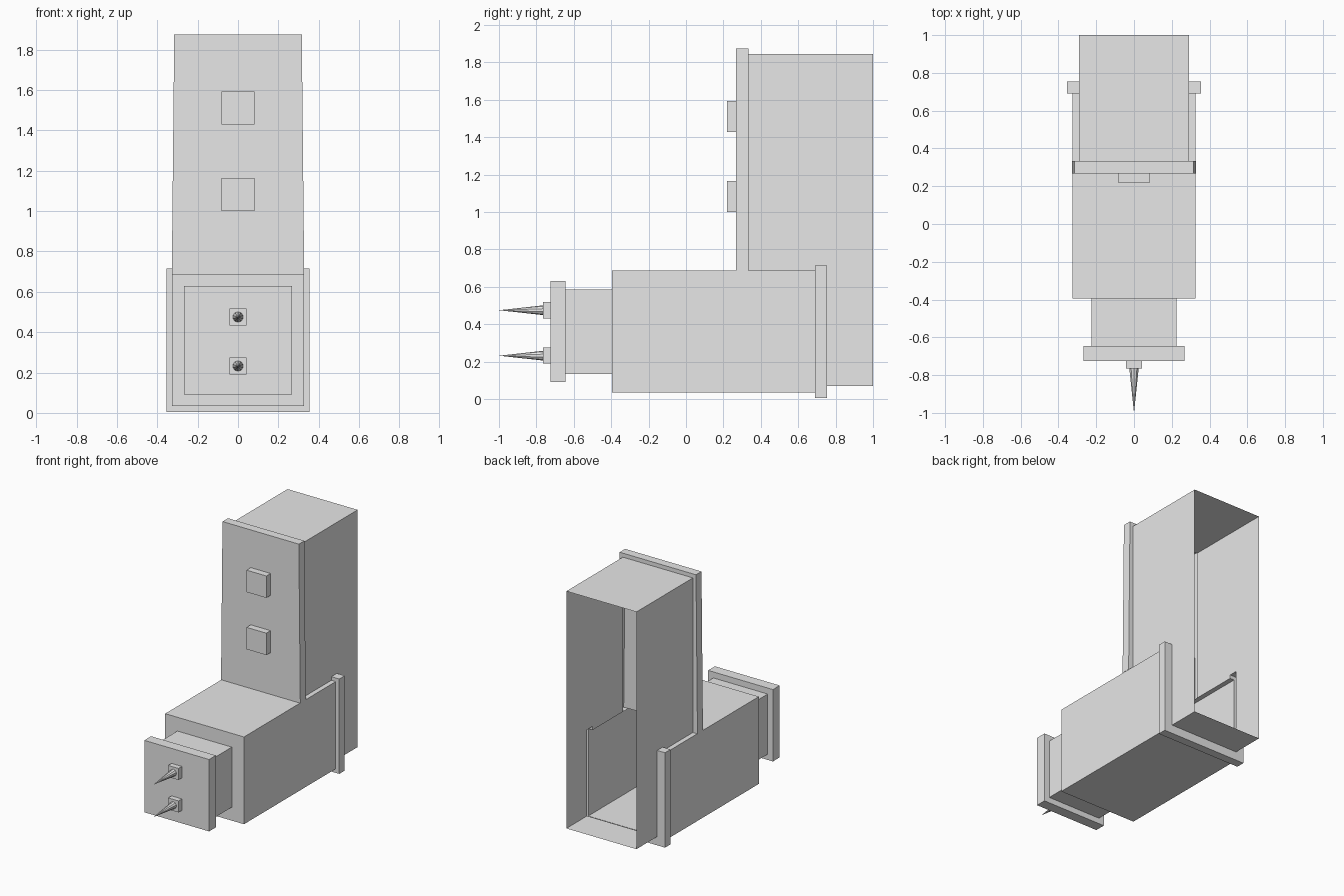
import bpy, bmesh, math
from mathutils import Matrix

cube = bpy.data.objects.get("Cube")
if cube:
    bpy.data.objects.remove(cube, do_unlink=True)

grey = bpy.data.materials.new("plain grey")
grey.use_nodes = True
colour = (0.8, 0.8, 0.8, 1)
grey.diffuse_color = colour
grey.node_tree.nodes["Principled BSDF"].inputs["Base Color"].default_value = colour


def finish(name, bm):
    mesh = bpy.data.meshes.new(name)
    bm.to_mesh(mesh)
    bm.free()
    mesh.materials.append(grey)
    obj = bpy.data.objects.new(name, mesh)
    bpy.context.collection.objects.link(obj)
    return obj


def loft(name, sections, closed=False, cap=False):
    """Join (y, [(x, z), ...]) outlines from back to front into a thin shell."""
    bm = bmesh.new()
    rows = [[bm.verts.new((x, y, z)) for x, z in path] for y, path in sections]
    for a, b in zip(rows, rows[1:]):
        n = len(a)
        for i in range(n if closed else n - 1):
            j = (i + 1) % n
            face = bm.faces.new((a[i], a[j], b[j], b[i]))
            if face.calc_area() < 1e-6:
                bm.faces.remove(face)
    if cap:
        bm.faces.new(rows[-1])
    bmesh.ops.delete(bm, geom=[v for v in bm.verts if not v.link_faces], context='VERTS')
    return finish(name, bm)


def rect(w, low, top):
    return [(-w, top), (-w, low), (w, low), (w, top)]


def trough(w, low, top):
    return [(-TOWER, top)] + rect(w, low, top) + [(TOWER, top)]


def hood(low_w, top_w, low, top):
    return [(low_w, low), (top_w, top), (-top_w, top), (-low_w, low)]


TOWER = 0.29            # half width of the tower
ROOF = 1.845
DECK = 0.688            # top of the base
BACK, RING, RING_FRONT = 1.0, 0.755, 0.69
PLATE, PLATE_FRONT = 0.333, 0.268

# Hollow tower, open at the back, with the tapered front plate
tower_steps = [(BACK, 0.715), (RING_FRONT, 0.715), (RING_FRONT, DECK), (PLATE, DECK)]
tower_steps[0] = (RING, 0.715)
plate = hood(0.328, 0.316, DECK, 1.875)
loft("tower_front_shell",
     [(y, hood(TOWER, TOWER, low, ROOF)) for y, low in tower_steps]
     + [(PLATE, plate), (PLATE_FRONT, plate)], cap=True)
loft("tower_rear_shell", [(y, rect(TOWER, 0.07, ROOF)) for y in (BACK, RING)], closed=True)

# Raised band around the base and the hollow base trough below the tower
ring = trough(0.355, 0.005, 0.715)
base = (0.326, 0.035, DECK)
loft("base_band_and_trough", [
    (RING, trough(TOWER, 0.07, 0.715)), (RING, ring), (RING_FRONT, ring),
    (RING_FRONT, trough(*base)), (PLATE_FRONT, trough(*base))])

# Front of the base, stepping in to the neck and out to the end flange
neck, flange = rect(0.225, 0.135, 0.585), rect(0.268, 0.092, 0.63)
loft("base_front_neck_flange", [
    (PLATE_FRONT, rect(*base)), (-0.395, rect(*base)), (-0.395, neck),
    (-0.645, neck), (-0.645, flange), (-0.725, flange)], closed=True, cap=True)


def block(name, y_back, y_front, half, z):
    path = rect(half, z - half, z + half)
    loft(name, [(y_back, path), (y_front, path)], closed=True, cap=True)


# Square studs on the tower plate
for label, z in (("lower", 1.083), ("upper", 1.511)):
    block(label + "_tower_stud", PLATE_FRONT, 0.218, 0.082, z)

# Spikes on square mounts
for label, z in (("lower", 0.232), ("upper", 0.475)):
    block(label + "_spike_mount", -0.725, -0.765, 0.043, z)
    bm = bmesh.new()
    place = Matrix.Translation((0, -0.8825, z)) @ Matrix.Rotation(math.pi / 2, 4, 'X')
    bmesh.ops.create_cone(bm, cap_ends=False, segments=10, radius1=0.026,
                          radius2=0, depth=0.235, matrix=place)
    finish(label + "_spike", bm)
